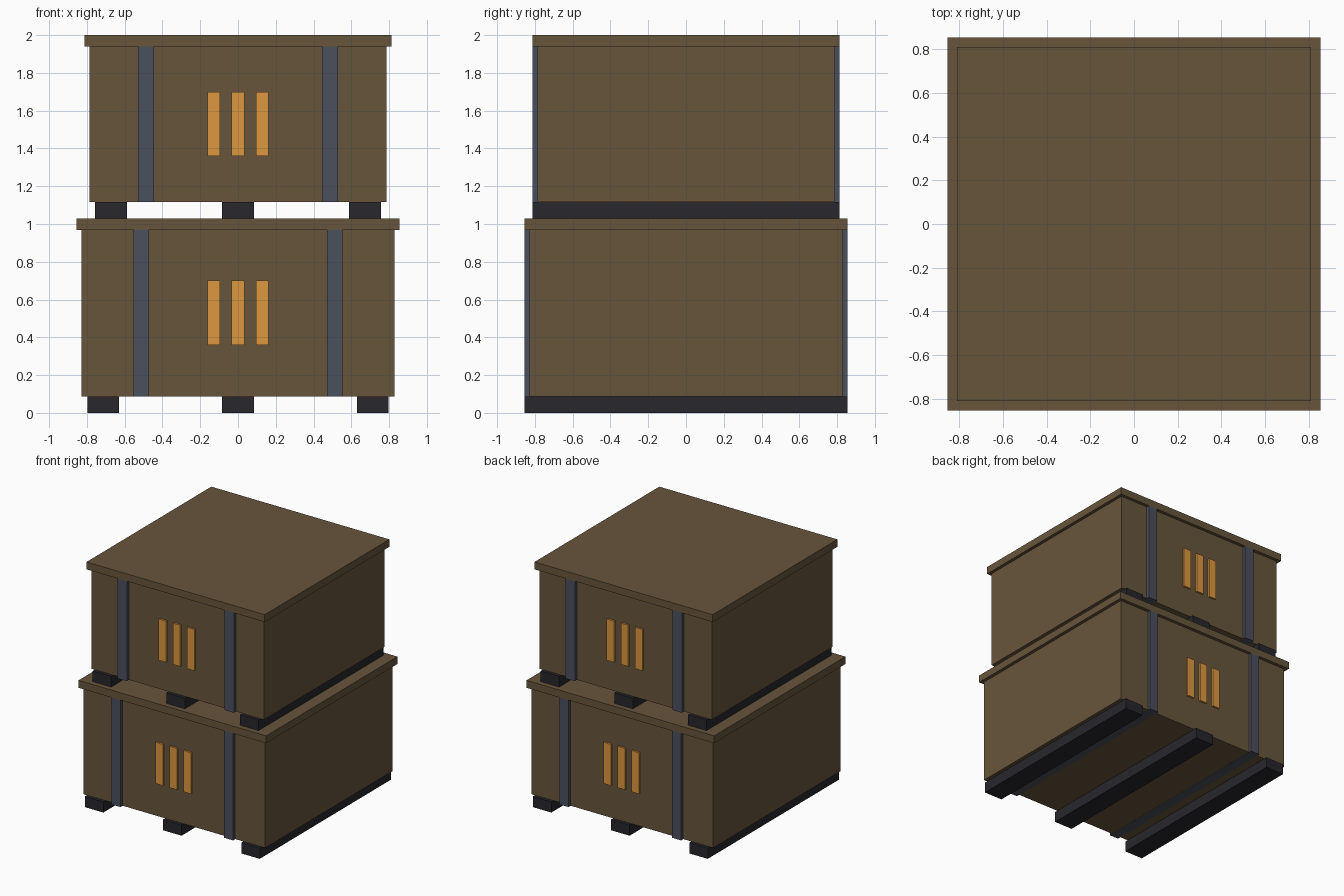
import bpy, bmesh
from mathutils import Matrix

if "Cube" in bpy.data.objects:
    bpy.data.objects.remove(bpy.data.objects["Cube"])


def material(name, rgb):
    m = bpy.data.materials.new(name)
    m.diffuse_color = (*rgb, 1)
    m.use_nodes = True
    m.node_tree.nodes["Principled BSDF"].inputs["Base Color"].default_value = m.diffuse_color
    return m


WOOD = material("wood", (0.136, 0.091, 0.045))
STEEL = material("steel", (0.07, 0.08, 0.107))
DARK = material("dark_skid", (0.02, 0.02, 0.026))
ORANGE = material("orange", (0.73, 0.31, 0.05))


def boxes(name, mat, items):
    """One object made of boxes given as ((x0, x1), (y0, y1), (z0, z1))."""
    bm = bmesh.new()
    for spans in items:
        centre = [(a + b) / 2 for a, b in spans]
        size = [b - a for a, b in spans]
        bmesh.ops.create_cube(bm, size=1, matrix=Matrix.LocRotScale(centre, None, size))
    me = bpy.data.meshes.new(name)
    bm.to_mesh(me)
    bm.free()
    me.materials.append(mat)
    bpy.context.collection.objects.link(bpy.data.objects.new(name, me))


def span(centre, width):
    return (centre - width / 2, centre + width / 2)


def crate(name, z0, height, body, lid, skid_x, strap_x, strap_w, bar_z):
    top = z0 + height
    floor, rim = z0 + 0.088, top - 0.061
    side, over = (-body, body), (-lid, lid)
    # closed body and overhanging lid
    boxes(name + "_body", WOOD, [(side, side, (floor, rim))])
    boxes(name + "_lid", WOOD, [(over, over, (rim, top))])
    # three skids running front to back
    boxes(name + "_skids", DARK,
          [(span(x, 0.168), over, (z0, floor)) for x in (-skid_x, 0, skid_x)])
    # two straps, proud of the front and back and flush below
    boxes(name + "_straps", STEEL,
          [(span(x, strap_w), over, (floor - 0.001, rim)) for x in (-strap_x, strap_x)])
    # three marker bars on front and back
    boxes(name + "_marker_bars", ORANGE,
          [(span(x, 0.068), span(s * body, 0.03), bar_z)
           for x in (-0.128, 0, 0.128) for s in (-1, 1)])


crate("lower_crate", 0, 1.029, 0.828, 0.855, 0.713, 0.513, 0.082, (0.36, 0.70))
crate("upper_crate", 1.029, 0.971, 0.786, 0.812, 0.672, 0.488, 0.085, (1.36, 1.70))
